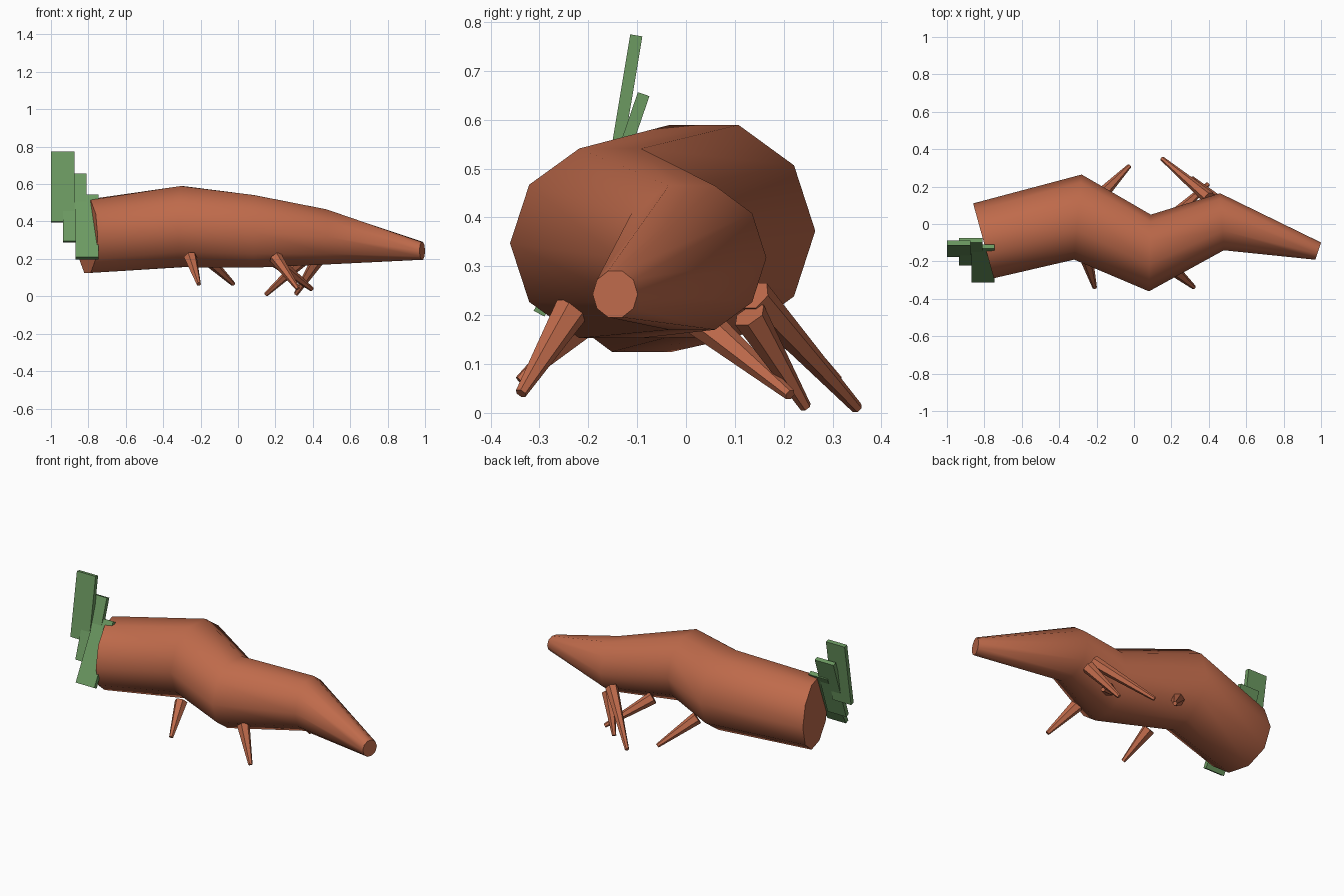
import bpy, bmesh, math
from mathutils import Vector

if "Cube" in bpy.data.objects:
    bpy.data.objects.remove(bpy.data.objects["Cube"])


def material(name, rgb):
    m = bpy.data.materials.new(name)
    m.diffuse_color = (*rgb, 1)
    m.use_nodes = True
    m.node_tree.nodes["Principled BSDF"].inputs["Base Color"].default_value = m.diffuse_color
    return m


BROWN = material("brown", (0.52, 0.145, 0.07))
GREEN = material("green", (0.15, 0.32, 0.12))


def loft(name, rings, mat, smooth_angle=None):
    """Skin closed rings of points, capping both ends."""
    bm = bmesh.new()
    loops = [[bm.verts.new(p) for p in ring] for ring in rings]
    n = len(loops[0])
    for a, b in zip(loops, loops[1:]):
        for i in range(n):
            j = (i + 1) % n
            bm.faces.new((a[i], a[j], b[j], b[i]))
    bm.faces.new(loops[0])
    bm.faces.new(loops[-1])
    bmesh.ops.recalc_face_normals(bm, faces=bm.faces)
    mesh = bpy.data.meshes.new(name)
    bm.to_mesh(mesh)
    bm.free()
    ob = bpy.data.objects.new(name, mesh)
    bpy.context.collection.objects.link(ob)
    mesh.materials.append(mat)
    if smooth_angle:
        bpy.ops.object.select_all(action='DESELECT')
        ob.select_set(True)
        bpy.context.view_layer.objects.active = ob
        bpy.ops.object.shade_smooth_by_angle(angle=math.radians(smooth_angle))
    return ob


def ring(centre, u, v, sides):
    c, u, v = Vector(centre), Vector(u), Vector(v)
    return [c + u * math.cos(t) + v * math.sin(t)
            for t in (2 * math.pi * i / sides for i in range(sides))]


# Winding ten-sided body: centre, sideways half-axis (x, y), radius
sections = [
    ((-0.805, -0.09, 0.32), (-0.055, 0.20), 0.205),
    ((-0.30, 0.037, 0.3725), (0.02, 0.2275), 0.228),
    ((0.085, -0.155, 0.347), (0.005, 0.205), 0.204),
    ((0.47, 0.012, 0.3175), (-0.01, 0.1525), 0.155),
    ((0.985, -0.145, 0.243), (0.015, 0.046), 0.05),
]
loft("body", [ring(c, (*u, 0), (0, 0, r), 10) for c, u, r in sections], BROWN, 60)

# Tapered legs: root and foot
legs = [
    ((-0.255, -0.18, 0.21), (-0.21, -0.34, 0.065)),
    ((0.20, -0.235, 0.21), (0.32, -0.338, 0.04)),
    ((-0.18, 0.15, 0.215), (-0.025, 0.31, 0.065)),
    ((0.40, 0.14, 0.24), (0.15, 0.35, 0.01)),
    ((0.20, 0.03, 0.19), (0.395, 0.213, 0.037)),
    ((0.43, 0.13, 0.20), (0.31, 0.245, 0.012)),
]
for i, (root, foot) in enumerate(legs):
    d = (Vector(foot) - Vector(root)).normalized()
    u = d.cross(Vector((0, 0, 1))).normalized()
    v = d.cross(u)
    loft(f"leg_{i + 1}", [ring(root, u * 0.036, v * 0.036, 6),
                          ring(foot, u * 0.012, v * 0.012, 6)], BROWN)

# Overlapping tail plates, each leaning further
plates = [((-0.9375, -0.133, 0.585), 9.5),
          ((-0.8725, -0.1485, 0.4725), 19),
          ((-0.8075, -0.21, 0.37), 28.5)]
for i, (pos, lean) in enumerate(plates):
    bpy.ops.mesh.primitive_cube_add(size=1, location=pos,
                                    rotation=(-math.radians(lean), 0, 0))
    ob = bpy.context.object
    ob.name = f"tail_plate_{i + 1}"
    ob.scale = (0.125, 0.025, 0.38)
    ob.data.materials.append(GREEN)
